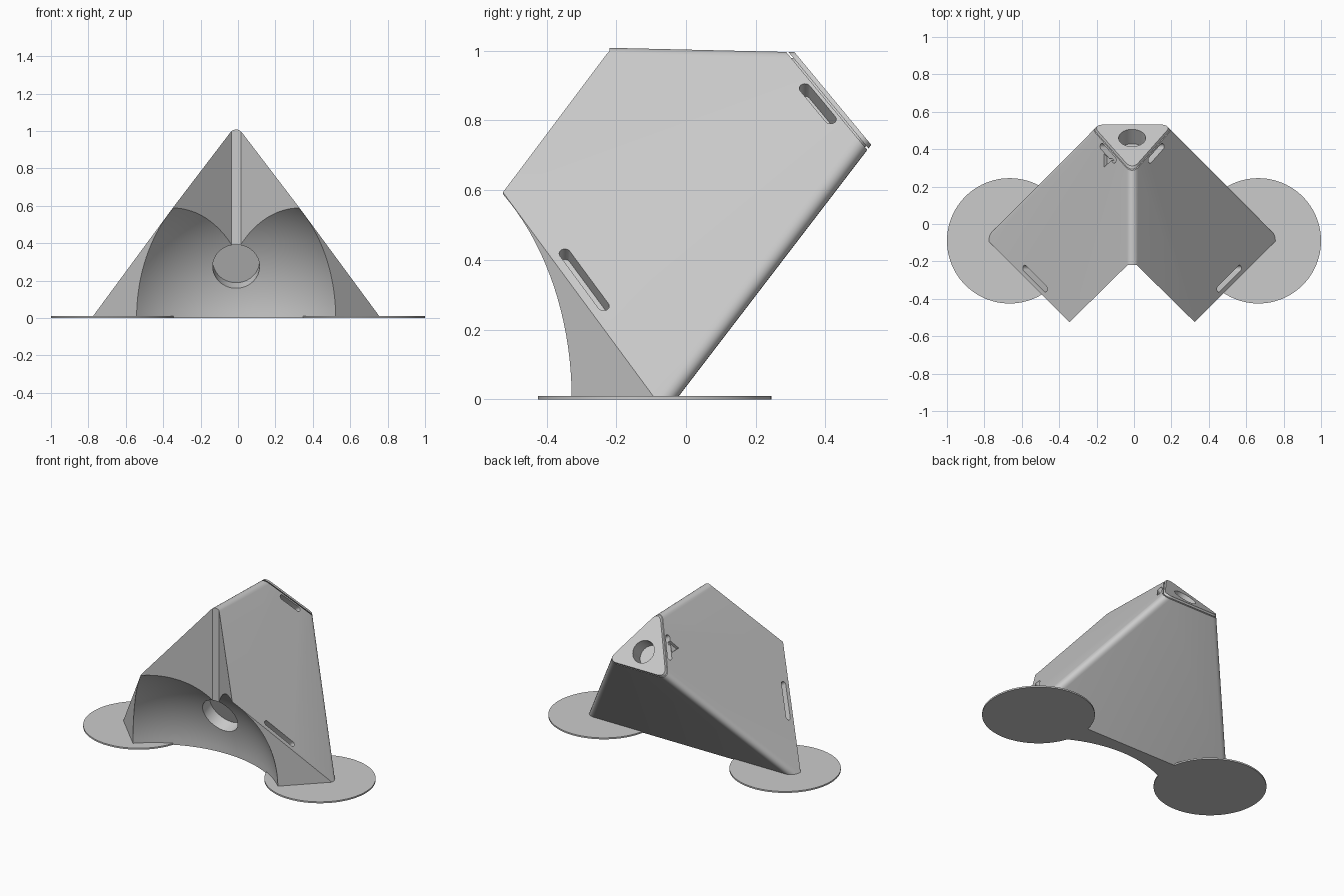
import bpy, bmesh, math
from mathutils import Vector

cube = bpy.data.objects.get("Cube")
if cube:
    bpy.data.objects.remove(cube, do_unlink=True)

grey = bpy.data.materials.new("light_grey")
grey.use_nodes = True
grey.diffuse_color = (0.6, 0.6, 0.6, 1)
grey.node_tree.nodes["Principled BSDF"].inputs["Base Color"].default_value = (0.6, 0.6, 0.6, 1)

SIDE = Vector((0.8, 0.014, 0.6)).normalized()
SIDE_D = 0.617
BACK = Vector((0, 0.794, -0.608)).normalized()
CAP = Vector((0, 0.77, 0.638)).normalized()
CENTRE = Vector((0, -0.87, 0))
RADIUS = 0.76


def flip(v):
    return Vector((-v.x, v.y, v.z))


def make(name, bm):
    bmesh.ops.recalc_face_normals(bm, faces=bm.faces[:])
    mesh = bpy.data.meshes.new(name)
    bm.to_mesh(mesh)
    bm.free()
    mesh.materials.append(grey)
    obj = bpy.data.objects.new(name, mesh)
    bpy.context.collection.objects.link(obj)
    return obj


def prism(name, points, push):
    bm = bmesh.new()
    face = bm.faces.new([bm.verts.new(p) for p in points])
    out = bmesh.ops.extrude_face_region(bm, geom=[face], use_keep_orig=True)
    bmesh.ops.translate(bm, vec=push, verts=[v for v in out["geom"] if isinstance(v, bmesh.types.BMVert)])
    return make(name, bm)


def cylinder(name, base, push, r, n=64):
    u = Vector((1, 0, 0))
    v = push.normalized().cross(u)
    ring = [math.tau * i / n for i in range(n)]
    return prism(name, [base + r * (math.cos(a) * u + math.sin(a) * v) for a in ring], push)


def slice_off(bm, normal, dist):
    out = bmesh.ops.bisect_plane(bm, geom=bm.verts[:] + bm.edges[:] + bm.faces[:], dist=1e-6,
                                 plane_co=normal * dist, plane_no=normal, clear_outer=True)
    edges = [e for e in out["geom_cut"] if isinstance(e, bmesh.types.BMEdge)]
    bmesh.ops.edgenet_fill(bm, edges=edges)


def wedge(name, inset, low, high):
    """Three-sided wedge with rounded long edges, kept between two cap planes."""
    bm = bmesh.new()
    bmesh.ops.create_cube(bm, size=4)
    main = [SIDE, flip(SIDE), BACK]
    for n, d in zip(main, (SIDE_D, SIDE_D, -0.022)):
        slice_off(bm, n, d - inset)
    slice_off(bm, CAP, 1.0)
    slice_off(bm, Vector((0, -1, 0)), 1.0)
    slice_off(bm, Vector((0, 0, -1)), 0.5)
    bmesh.ops.recalc_face_normals(bm, faces=bm.faces[:])
    is_main = lambda f: any(f.normal.dot(n) > 0.999 for n in main)
    edges = [e for e in bm.edges if len(e.link_faces) == 2 and all(is_main(f) for f in e.link_faces)]
    bmesh.ops.bevel(bm, geom=edges, offset=0.053, segments=7, profile=0.5, affect='EDGES')
    slice_off(bm, CAP, high)
    slice_off(bm, -CAP, -low)
    slice_off(bm, Vector((0, 0, -1)), 0)
    return make(name, bm)


def boolean(obj, cutter, operation='DIFFERENCE'):
    mod = obj.modifiers.new("cut", 'BOOLEAN')
    mod.operation, mod.solver, mod.object = operation, 'EXACT', cutter
    bpy.context.view_layer.update()
    graph = bpy.context.evaluated_depsgraph_get()
    mesh = bpy.data.meshes.new_from_object(obj.evaluated_get(graph))
    obj.modifiers.clear()
    obj.data = mesh


def discard(obj):
    bpy.data.objects.remove(obj, do_unlink=True)


def on_side(y, z):
    return Vector(((SIDE_D - SIDE.y * y - SIDE.z * z) / SIDE.x, y, z))


def slot(centre, along, length, width, depth, mirror):
    """Round-ended slot sunk into a side face."""
    u = along.normalized()
    v = SIDE.cross(u)
    r = width / 2
    pts = []
    for end in (1, -1):
        for i in range(13):
            a = math.pi * (i / 12 - 0.5)
            pts.append(centre + SIDE * 0.03 + end * (u * (length / 2 - r + r * math.cos(a)) + v * r * math.sin(a)))
    push = -SIDE * (depth + 0.03)
    if mirror:
        pts, push = [flip(p) for p in pts], flip(push)
    return prism("slot_cutter", pts, push)


# Main body, trimmed to its notched plan
body = wedge("body", 0, -3, 0.857)
half = [(0.025, -0.22), (0.335, -0.525), (1.5, 0.64), (1.5, 1.5)]
plan = half + [(-x, y) for x, y in reversed(half)]
trim = prism("plan_trim", [Vector((x, y, -0.5)) for x, y in plan], Vector((0, 0, 2)))
boolean(body, trim, 'INTERSECT')
discard(trim)

# Spherical cradle
bm = bmesh.new()
bmesh.ops.create_uvsphere(bm, u_segments=128, v_segments=64, radius=RADIUS)
bmesh.ops.translate(bm, vec=CENTRE, verts=bm.verts[:])
cutters = [make("cradle_cutter", bm)]

# Round pocket in the cradle
aim = Vector((0, 0.93, 0.368)).normalized()
cutters.append(cylinder("pocket_cutter", CENTRE + aim * 0.6, aim * (RADIUS + 0.07 - 0.6), 0.125))

# Slots on both side faces
for mirror in (False, True):
    cutters.append(slot(on_side(-0.292, 0.343), SIDE.cross(Vector((1, -1, 0))), 0.25, 0.033, 0.05, mirror))
    cutters.append(slot(on_side(0.378, 0.848), SIDE.cross(CAP), 0.165, 0.033, 0.06, mirror))

# Triangular mark on one side
n = flip(SIDE)
mark = [flip(on_side(y, (SIDE_D - SIDE.x * x - SIDE.y * y) / SIDE.z))
        for x, y in ((0.15, 0.375), (0.15, 0.305), (0.11, 0.34))]
cutters.append(prism("mark_cutter", [p + n * 0.02 for p in mark], -n * 0.04))

for c in cutters:
    boolean(body, c)
    discard(c)

# End plate with a thin groove below it, bored with a blind hole
neck = wedge("plate_neck", 0.01, 0.85, 0.865)
plate = wedge("end_plate", 0, 0.862, 0.875)
hole = cylinder("hole_cutter", Vector((0, 0.46, 0.816)) + CAP * 0.05, -CAP * 0.15, 0.072)
for part in (body, neck, plate):
    boolean(part, hole)
discard(hole)

parts = [body, neck, plate]
for p in parts:
    p.location.x = -0.01

# Round feet
for name, s in (("left_foot", 1), ("right_foot", -1)):
    parts.append(cylinder(name, Vector((s * 0.665, -0.09, 0)), Vector((0, 0, 0.01)), 0.335, 96))

# Smooth the curved faces, keep edges sharp
bpy.ops.object.select_all(action='DESELECT')
for p in parts:
    p.select_set(True)
bpy.context.view_layer.objects.active = body
bpy.ops.object.shade_smooth_by_angle(angle=math.radians(25))
